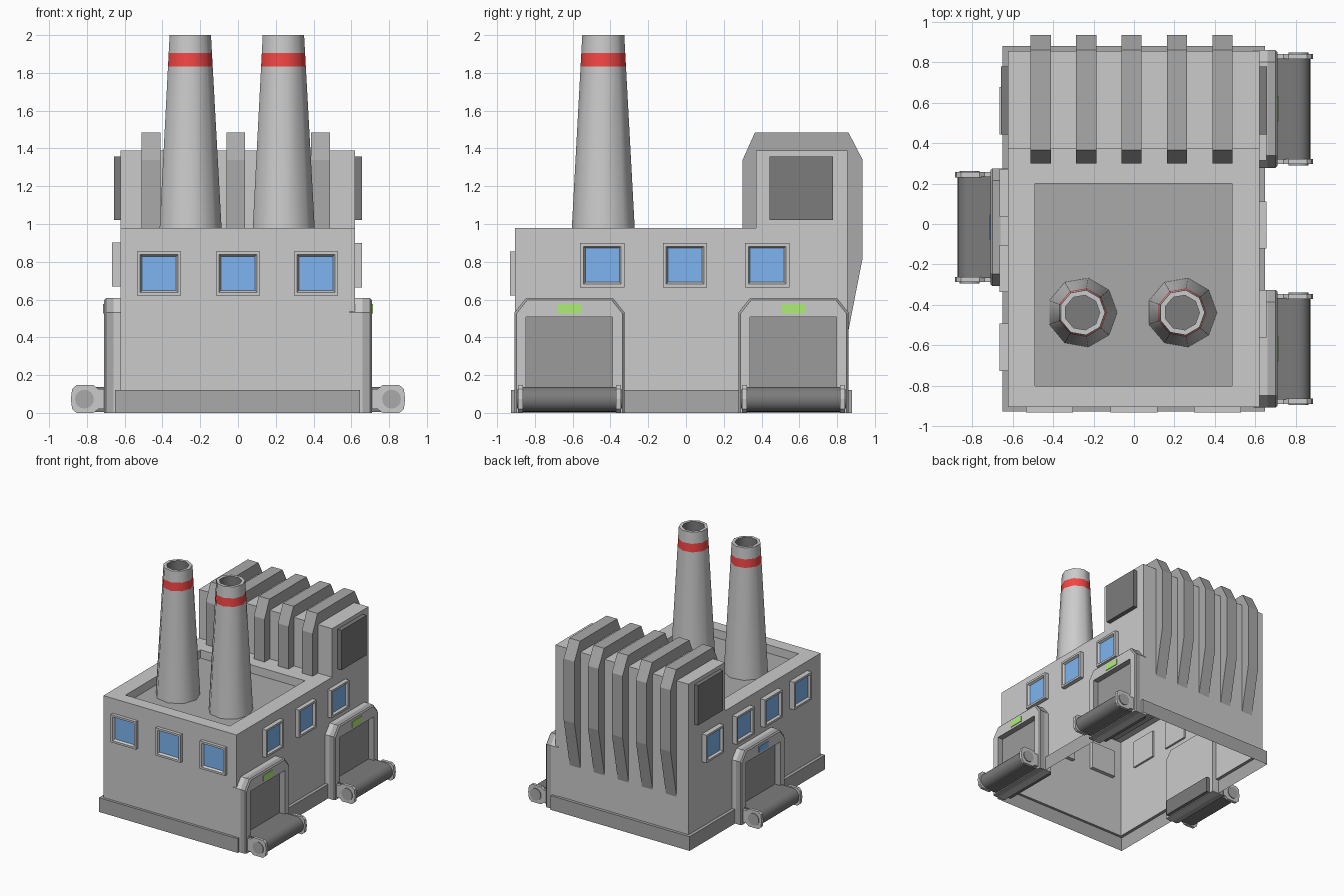
import bpy, bmesh, math
from mathutils import Vector

if "Cube" in bpy.data.objects:
    bpy.data.objects.remove(bpy.data.objects["Cube"])


def material(name, r, g, b):
    m = bpy.data.materials.new(name)
    m.diffuse_color = (r, g, b, 1)
    m.use_nodes = True
    m.node_tree.nodes["Principled BSDF"].inputs["Base Color"].default_value = m.diffuse_color
    return m


GREY = material("wall_grey", 0.58, 0.58, 0.58)
LIGHT = material("light_grey", 0.68, 0.68, 0.68)
DARK = material("dark_grey", 0.40, 0.40, 0.40)
PANEL = material("panel_grey", 0.33, 0.33, 0.33)
BLACK = material("black", 0.20, 0.20, 0.20)
BLUE = material("glass_blue", 0.21, 0.46, 0.88)
RED = material("band_red", 0.90, 0.06, 0.06)
GREEN = material("lamp_green", 0.43, 0.86, 0.18)


def loft(name, rings, mats, start=None, end=None, smooth=None):
    """Skin a list of equal-length rings; one material per segment, optional end caps."""
    bm = bmesh.new()
    used = []

    def face(verts, mat):
        if mat not in used:
            used.append(mat)
        bm.faces.new(verts).material_index = used.index(mat)

    vs = [[bm.verts.new(p) for p in ring] for ring in rings]
    n = len(rings[0])
    for a, b, mat in zip(vs, vs[1:], mats):
        for i in range(n):
            j = (i + 1) % n
            face((a[i], a[j], b[j], b[i]), mat)
    if start:
        face(vs[0][::-1], start)
    if end:
        face(vs[-1], end)
    bmesh.ops.remove_doubles(bm, verts=bm.verts, dist=1e-5)
    bmesh.ops.recalc_face_normals(bm, faces=bm.faces)
    me = bpy.data.meshes.new(name)
    bm.to_mesh(me)
    bm.free()
    for m in used:
        me.materials.append(m)
    ob = bpy.data.objects.new(name, me)
    bpy.context.collection.objects.link(ob)
    if smooth:
        bpy.ops.object.select_all(action='DESELECT')
        ob.select_set(True)
        bpy.context.view_layer.objects.active = ob
        bpy.ops.object.shade_smooth_by_angle(angle=math.radians(smooth))
    return ob


def prism(name, ring_at, a, b, mat, smooth=None):
    """Solid between two copies of the ring given by ring_at(position)."""
    return loft(name, [ring_at(a), ring_at(b)], [mat], mat, mat, smooth)


def rect(x0, x1, y0, y1, z):
    return [(x0, y0, z), (x1, y0, z), (x1, y1, z), (x0, y1, z)]


def box_uv(w, h):
    return [(-w, -h), (w, -h), (w, h), (-w, h)]


# Main hall: open-bottomed shell with plinth and sunken roof
base = (-0.65, 0.647, -0.927, 0.88)
body = (-0.623, 0.62, -0.905, 0.855)
well = (-0.49, 0.485, -0.80, 0.20)
loft("main_hall",
     [rect(*base, 0), rect(*base, 0.12), rect(*body, 0.12), rect(*body, 0.98),
      rect(*well, 0.98), rect(*well, 0.91)],
     [DARK, DARK, GREY, GREY, GREY], end=DARK)

# Raised rear block
rear = (-0.623, 0.62, 0.37, 0.855)
loft("rear_block", [rect(*rear, 0.98), rect(*rear, 1.39)], [GREY], end=GREY)

# Cooling fins wrapping over the rear block
fin = [(0.30, 0.96), (0.30, 1.34), (0.365, 1.485), (0.86, 1.485), (0.935, 1.34), (0.935, 0.82),
       (0.853, 0.40), (0.84, 0.40), (0.84, 1.37), (0.39, 1.37), (0.39, 0.96)]
for i in range(5):
    x = -0.461 + i * 0.2245
    prism(f"fin_{i + 1}", lambda p: [(p, y, z) for y, z in fin], x - 0.05, x + 0.05, DARK)

# Side vents on the rear block
for s in (-1, 1):
    prism("vent_right" if s > 0 else "vent_left",
          lambda p: [(s * p, y + 0.61, z + 1.19) for y, z in box_uv(0.168, 0.168)],
          0.60, 0.657, BLACK)


# Windows: raised frame with recessed glass
def window(name, place):
    def ring(half, depth):
        return [place(u, v, depth) for u, v in box_uv(half, half)]
    loft(name, [ring(0.117, -0.03), ring(0.117, 0.03), ring(0.1, 0.03), ring(0.09, 0.012)],
         [LIGHT, LIGHT, LIGHT], LIGHT, BLUE)


for i, x in enumerate((-0.418, 0.0, 0.413)):
    window(f"front_window_{i + 1}", lambda u, v, d: (x + u, -0.903 - d, 0.738 + v))
for i, y in enumerate((-0.443, -0.005, 0.43)):
    window(f"right_window_{i + 1}", lambda u, v, d: (0.626 + d, y + u, 0.782 + v))
for i, y in enumerate((-0.61, -0.22, 0.155, 0.56)):
    window(f"left_window_{i + 1}", lambda u, v, d: (-0.636 - d, y + u, 0.785 + v))

# Chimneys: nine-sided tapering stacks with a red band and a hollow mouth
for name, cx in (("left_chimney", -0.256), ("right_chimney", 0.237)):
    def circle(r, z):
        return [(cx + r * math.cos(k * math.tau / 9), -0.438 + r * math.sin(k * math.tau / 9), z)
                for k in range(9)]

    def radius(z):
        return 0.169 - (z - 0.98) * 0.055
    outer = [circle(radius(z), z) for z in (0.91, 1.835, 1.905, 2.0)]
    loft(name, outer + [circle(0.087, 2.0), circle(0.087, 1.75)],
         [GREY, RED, GREY, LIGHT, BLACK], end=BLACK, smooth=45)


# Doorways, each with a lamp and a conveyor
def doorway(side, s, yc, lamp):
    def arch(w, top, dy, dz, x, z0=0.0):
        pts = [(-w, z0), (w, z0), (w, top - dz), (w - dy, top), (dy - w, top), (-w, top - dz)]
        return [(s * x, yc + y, z) for y, z in pts]
    loft(side + "_door_frame",
         [arch(0.291, 0.607, 0.06, 0.075, 0.59), arch(0.291, 0.607, 0.06, 0.075, 0.66),
          arch(0.291, 0.607, 0.06, 0.075, 0.70), arch(0.281, 0.597, 0.057, 0.072, 0.71),
          arch(0.229, 0.507, 0, 0, 0.71, 0.01), arch(0.229, 0.507, 0, 0, 0.66, 0.01)],
         [LIGHT, DARK, DARK, LIGHT, DARK], LIGHT, PANEL)
    prism(side + "_door_lamp",
          lambda p: [(s * p, yc + u, 0.552 + v) for u, v in box_uv(0.063, 0.025)], 0.70, 0.715, lamp)

    # Belt with a rounded outer end
    arc = [(0.806 + 0.066 * math.cos(a), 0.072 + 0.066 * math.sin(a))
           for a in [math.radians(-90 + 15 * k) for k in range(13)]]
    belt = [(0.56, 0.006)] + arc + [(0.56, 0.138)]
    prism(side + "_conveyor_belt", lambda p: [(s * x, yc + p, z) for x, z in belt],
          -0.25, 0.25, BLACK, 30)

    # End plates and roller discs
    plate = [(0.62, 0.02), (0.74, 0.02), (0.765, 0), (0.855, 0), (0.878, 0.02), (0.885, 0.073),
             (0.878, 0.127), (0.855, 0.147), (0.765, 0.147), (0.74, 0.127), (0.62, 0.127)]
    disc = [(0.813 + 0.05 * math.cos(k * math.tau / 16), 0.073 + 0.05 * math.sin(k * math.tau / 16))
            for k in range(16)]
    for e, end in ((-1, "front"), (1, "rear")):
        prism(f"{side}_{end}_plate", lambda p: [(s * x, yc + e * p, z) for x, z in plate],
              0.247, 0.272, LIGHT)
        prism(f"{side}_{end}_roller", lambda p: [(s * x, yc + e * p, z) for x, z in disc],
              0.26, 0.279, DARK, 30)


doorway("right_front", 1, -0.617, GREEN)
doorway("right_rear", 1, 0.569, GREEN)
doorway("left", -1, -0.016, BLUE)
